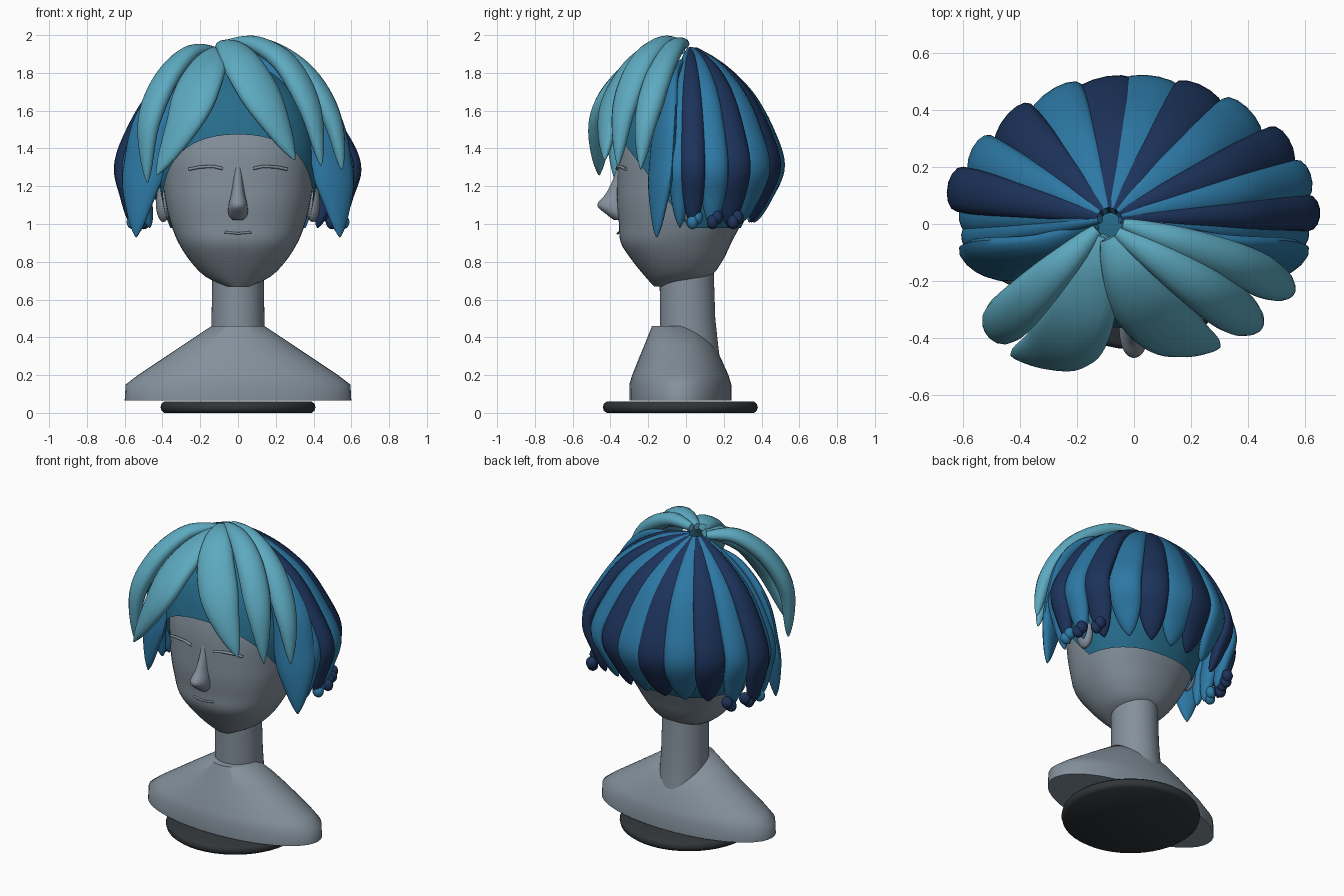
import bpy, bmesh, math
from mathutils import Vector

if "Cube" in bpy.data.objects:
    bpy.data.objects.remove(bpy.data.objects["Cube"])


def material(name, rgb):
    m = bpy.data.materials.new(name)
    m.diffuse_color = (*rgb, 1)
    m.use_nodes = True
    m.node_tree.nodes["Principled BSDF"].inputs["Base Color"].default_value = m.diffuse_color
    return m


NAVY = material("navy", (0.012, 0.033, 0.105))
BLUE = material("blue", (0.026, 0.19, 0.38))
TEAL = material("teal", (0.11, 0.40, 0.53))
CAP = material("cap_blue", (0.02, 0.15, 0.26))
DARK = material("dark", (0.03, 0.035, 0.04))
SLATE = material("slate_grey", (0.23, 0.28, 0.33))


def finish(bm, name, mat=SLATE, angle=40):
    bmesh.ops.recalc_face_normals(bm, faces=bm.faces)
    me = bpy.data.meshes.new(name)
    bm.to_mesh(me)
    bm.free()
    ob = bpy.data.objects.new(name, me)
    bpy.context.collection.objects.link(ob)
    me.materials.append(mat)
    bpy.ops.object.select_all(action='DESELECT')
    ob.select_set(True)
    bpy.context.view_layer.objects.active = ob
    bpy.ops.object.shade_smooth_by_angle(angle=math.radians(angle))
    return ob


def skin(bm, rings):
    loops = [[bm.verts.new(p) for p in r] for r in rings]
    n = len(loops[0])
    for a, b in zip(loops, loops[1:]):
        for i in range(n):
            j = (i + 1) % n
            bm.faces.new((a[i], a[j], b[j], b[i]))
    bm.faces.new(loops[0])
    bm.faces.new(loops[-1])


def spline(pts, steps):
    """Catmull-Rom samples through tuples of any length"""
    P = [pts[0]] + list(pts) + [pts[-1]]
    out = []
    for i in range(1, len(P) - 2):
        for s in range(steps):
            t = s / steps
            out.append(tuple(0.5 * (2 * b + (c - a) * t + (2 * a - 5 * b + 4 * c - d) * t * t
                                    + (3 * b - a - 3 * c + d) * t ** 3)
                             for a, b, c, d in zip(*P[i - 1:i + 3])))
    return out + [tuple(pts[-1])]


def loft(rows, n=2.0, grow=0.0, sides=48):
    """Stacked superellipse rings; rows are z, half width, front y, back y"""
    bm = bmesh.new()
    rings = []
    for z, hx, yf, yb in rows:
        ring = []
        for i in range(sides):
            a = 2 * math.pi * i / sides
            c, s = math.cos(a), math.sin(a)
            ring.append((math.copysign(abs(c) ** (2 / n), c) * (hx + grow),
                         (yf + yb) / 2 + math.copysign(abs(s) ** (2 / n), s) * ((yb - yf) / 2 + grow), z))
        rings.append(ring)
    skin(bm, rings)
    return bm


# Stand, shoulders, neck
finish(loft([(0, .39, -.42, .36), (.012, .405, -.435, .375), (.03, .41, -.44, .38),
             (.048, .405, -.435, .375), (.06, .39, -.42, .36)]), "stand_disc", DARK, 60)
finish(loft([(.065, .60, -.30, .24), (.15, .595, -.30, .24), (.20, .53, -.285, .225), (.30, .38, -.245, .18),
             (.36, .29, -.22, .145), (.46, .14, -.18, .06)], 2.0), "shoulders", SLATE, 60)
finish(loft([(.2, .15, -.14, .19), (.36, .143, -.14, .17), (.5, .14, -.138, .155), (.8, .135, -.14, .145)]), "neck")

# Head and hair cap share one profile
HEAD = spline([(.67, .06, -.17, -.05), (.72, .17, -.215, .12), (.80, .25, -.28, .19), (.90, .315, -.345, .24),
               (1.0, .355, -.355, .29), (1.1, .38, -.365, .33), (1.2, .395, -.365, .36), (1.4, .405, -.355, .37),
               (1.6, .345, -.30, .31), (1.72, .25, -.21, .21), (1.80, .14, -.11, .11), (1.83, .03, -.03, .03)], 4)
finish(loft(HEAD, 2.3), "head")
bm = loft([(z + .02, *r) for z, *r in HEAD], 2.3, .02)
for co, no in (((0, 0, .98), (0, 0, 1)), ((0, 0, 1.0), (0, 1.3, 1))):
    bmesh.ops.bisect_plane(bm, geom=bm.verts[:] + bm.edges[:] + bm.faces[:], plane_co=co, plane_no=no, clear_inner=True)
finish(bm, "hair_cap", CAP)

# Nose
finish(loft(spline([(1.02, .03, -.38, -.3), (1.05, .05, -.42, -.3), (1.1, .05, -.47, -.3), (1.16, .036, -.425, -.3),
                    (1.24, .026, -.385, -.3), (1.32, .02, -.36, -.3)], 4)), "nose", SLATE, 60)


def ball(name, loc, scale, mat=SLATE):
    bm = bmesh.new()
    bmesh.ops.create_uvsphere(bm, u_segments=20, v_segments=12, radius=1)
    bmesh.ops.scale(bm, vec=scale, verts=bm.verts)
    bmesh.ops.translate(bm, vec=loc, verts=bm.verts)
    finish(bm, name, mat, 60)


def line(name, pts, r, mat):
    cu = bpy.data.curves.new(name, 'CURVE')
    cu.dimensions = '3D'
    cu.bevel_depth = r
    sp = cu.splines.new('POLY')
    sp.points.add(len(pts) - 1)
    for p, q in zip(sp.points, pts):
        p.co = (*q, 1)
    cu.materials.append(mat)
    bpy.context.collection.objects.link(bpy.data.objects.new(name, cu))


# Ears, closed eyes, mouth
for s in (-1, 1):
    ball("ear", (s * .395, .02, 1.11), (.04, .06, .10))
    line("closed_eye", [(s * .08, -.365, 1.293), (s * .13, -.36, 1.305), (s * .2, -.342, 1.302), (s * .26, -.318, 1.29)],
         .008, SLATE)
line("mouth", [(-.07, -.352, .957), (0, -.362, .95), (.07, -.352, .957)], .006, SLATE)


def strand(name, pts, hw, mat, thick=.045, facing=None, tip=1.7):
    """Leaf-shaped lock of hair: flattened ellipse swept along a path"""
    path = [Vector(p) for p in spline(pts, 7)]
    bm, rings, m = bmesh.new(), [], len(path) - 1
    for k, p in enumerate(path):
        t = k / m
        tan = (path[min(k + 1, m)] - path[max(k - 1, 0)]).normalized()
        out = Vector(facing) if facing else p - Vector((0, .03, 1.3))
        side = tan.cross(out).normalized()
        nor = side.cross(tan).normalized()
        f = .25 + .75 * math.sin(math.pi / 2 * min(t / .6, 1))
        if t > .62:
            f *= max(1 - ((t - .62) / .38) ** tip, .03)
        rings.append([p + side * math.cos(a) * hw * f + nor * math.sin(a) * thick * (f ** .7)
                      for a in (2 * math.pi * i / 14 for i in range(14))])
    skin(bm, rings)
    finish(bm, name, mat, 60)


# Back and side locks: outermost point in plan, half width, colour, how far the tip tucks in
LOCKS = [(-.11, .51, .12, NAVY, .74), (.07, .515, .115, BLUE, .74), (.25, .475, .10, NAVY, .76), (.41, .39, .10, BLUE, .79),
         (.55, .28, .085, NAVY, .84), (.62, .16, .075, BLUE, .88), (.65, .04, .065, NAVY, .88), (.61, -.04, .055, BLUE, .9),
         (-.29, .465, .11, BLUE, .76), (-.45, .37, .10, NAVY, .79), (-.57, .25, .085, BLUE, .84),
         (-.65, .13, .08, NAVY, .88), (-.61, .03, .065, BLUE, .88), (-.60, -.05, .055, BLUE, .9)]
for x, y, hw, mat, tuck in LOCKS:
    c, d = Vector((-.09, .02, 0)), Vector((x + .09, y - .02, 0))
    d -= d.normalized() * .035
    up = .12 * max(d.length - .46, 0)
    pts = [c + d * f + Vector((0, 0, z)) for f, z in
           ((.06, 1.92), (.36, 1.82 + up), (.66, 1.67 + up), (.87, 1.49), (.99, 1.31), ((1 + tuck) / 2, 1.15),
            (tuck, 1.01 if tuck < .8 else .98))]
    strand("back_lock", pts, hw, mat, tip=2.8 if tuck < .8 else 3.5)

# Curled ends above the ears
for s in (-1, 1):
    for x, y, mat in ((.555, .035, BLUE), (.55, .14, NAVY), (.50, .25, NAVY)):
        for k in range(2):
            ball("curled_end", (s * (x - .01 * k), y + .025 * k, 1.01 + .025 * k), (.035, .03, .038), mat)

# Temple locks turned to the front
for s in (-1, 1):
    strand("temple_lock", [(s * .08 - .06, 0, 1.86), (s * .3, -.08, 1.76), (s * .45, -.11, 1.55), (s * .50, -.13, 1.3),
                           (s * .525, -.145, 1.12), (s * .54, -.155, .93)], .12, BLUE, .045, (s * .5, -1, .2))

# Fringe
FRINGE = [([(-.13, -.02, 1.92), (-.26, -.15, 1.90), (-.39, -.28, 1.75), (-.475, -.36, 1.52), (-.48, -.37, 1.22)], .085),
          ([(-.11, -.04, 1.92), (-.15, -.17, 1.87), (-.20, -.33, 1.75), (-.28, -.44, 1.55), (-.43, -.46, 1.26)], .135),
          ([(-.09, -.05, 1.95), (-.03, -.17, 1.92), (.05, -.30, 1.80), (.17, -.40, 1.59), (.30, -.43, 1.34)], .12),
          ([(-.06, -.03, 1.955), (.10, -.13, 1.95), (.26, -.24, 1.84), (.385, -.33, 1.6), (.44, -.36, 1.31)], .085),
          ([(-.04, 0, 1.955), (.15, -.06, 1.935), (.36, -.14, 1.79), (.50, -.21, 1.55), (.55, -.24, 1.29)], .075)]
for pts, hw in FRINGE:
    strand("fringe_lock", pts, hw, TEAL, .055)
